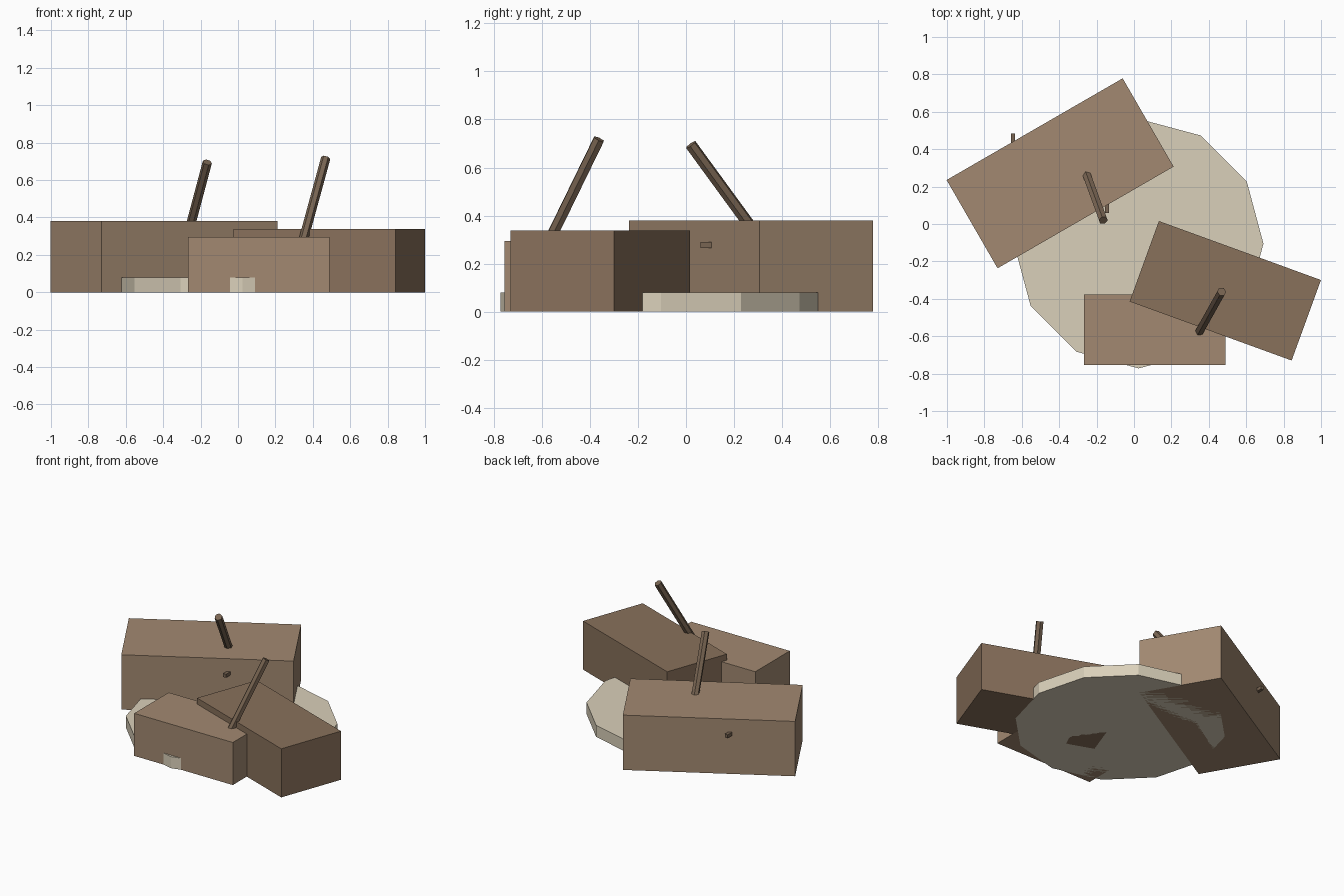
import bpy
from math import radians
from mathutils import Vector

if "Cube" in bpy.data.objects:
    bpy.data.objects.remove(bpy.data.objects["Cube"])


def material(name, color):
    m = bpy.data.materials.new(name)
    m.diffuse_color = (*color, 1)
    m.use_nodes = True
    m.node_tree.nodes["Principled BSDF"].inputs["Base Color"].default_value = m.diffuse_color
    return m


light_wood = material("light_wood", (0.36, 0.25, 0.165))
mid_wood = material("mid_wood", (0.25, 0.165, 0.105))
pole_wood = material("pole_wood", (0.19, 0.13, 0.085))
sand = material("sand", (0.70, 0.63, 0.49))


def finish(name, mat):
    o = bpy.context.object
    o.name = name
    o.data.materials.append(mat)
    return o


def block(name, center, size, angle, mat):
    bpy.ops.mesh.primitive_cube_add(size=1, location=center, rotation=(0, 0, radians(angle)))
    bpy.context.object.scale = size
    return finish(name, mat)


def pole(name, entry, tip, mat, radius=0.025, sink=0.2):
    entry, tip = Vector(entry), Vector(tip)
    axis = (tip - entry).normalized()
    start = entry - axis * sink
    bpy.ops.mesh.primitive_cylinder_add(
        vertices=6, radius=radius, depth=(tip - start).length,
        location=(start + tip) / 2,
        rotation=axis.to_track_quat('Z', 'Y').to_euler())
    return finish(name, mat)


# Low twelve-sided ground slab
bpy.ops.mesh.primitive_cylinder_add(vertices=12, radius=0.667, depth=0.08,
                                    location=(0.025, -0.105, 0.04))
finish("ground_slab", sand)

# Three overlapping blocks
block("large_block", (-0.395, 0.271, 0.19), (1.087, 0.545, 0.38), 30, light_wood)
block("side_block", (0.488, -0.357, 0.1685), (0.922, 0.458, 0.337), -20, mid_wood)
block("front_block", (0.11, -0.565, 0.1475), (0.756, 0.378, 0.295), 0, light_wood)

# Leaning poles
pole("back_pole", (-0.248, 0.25, 0.38), (-0.164, 0.02, 0.695), pole_wood)
pole("front_pole", (0.365, -0.548, 0.337), (0.469, -0.362, 0.718), pole_wood)

# Small pegs poking out of the large block
for name, x, y in (("front_peg", -0.145, 0.12), ("rear_peg", -0.647, 0.423)):
    block(name, (x, y, 0.278), (0.022, 0.12, 0.024), 0, pole_wood)
